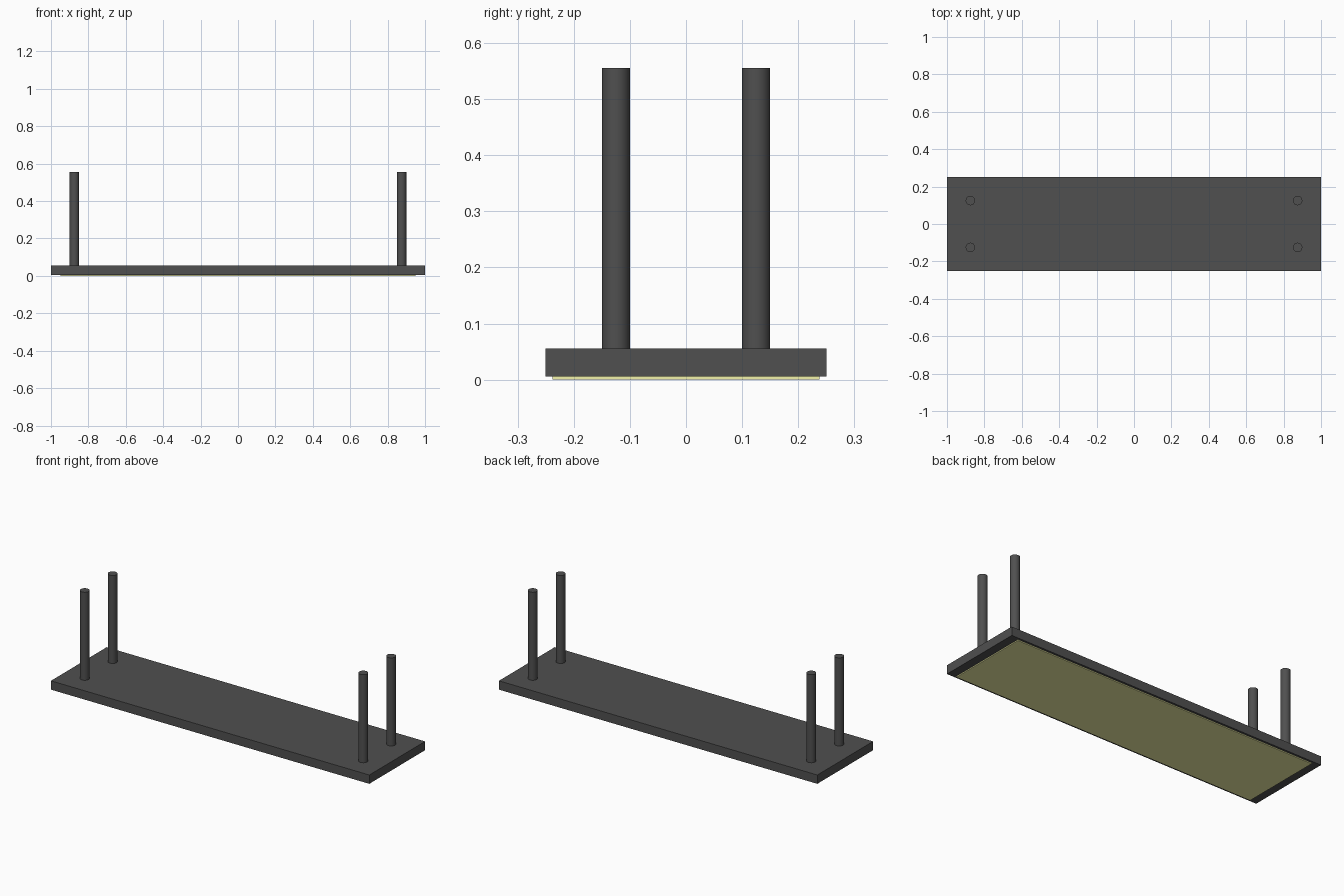
import bpy
import math

if "Cube" in bpy.data.objects:
    bpy.data.objects.remove(bpy.data.objects["Cube"])


def material(name, color):
    mat = bpy.data.materials.new(name)
    mat.diffuse_color = color
    mat.use_nodes = True
    mat.node_tree.nodes["Principled BSDF"].inputs["Base Color"].default_value = mat.diffuse_color
    return mat


DARK = material("dark_metal", (0.08, 0.08, 0.08, 1))
GLOW = material("warm_panel", (0.9, 0.9, 0.4, 1))


def box(name, size, center, mat):
    bpy.ops.mesh.primitive_cube_add(size=1, location=center)
    ob = bpy.context.object
    ob.name = name
    ob.scale = size
    bpy.ops.object.transform_apply(location=False, rotation=False, scale=True)
    ob.data.materials.append(mat)
    return ob


def rod(name, x, y, z0, z1):
    bpy.ops.mesh.primitive_cylinder_add(
        vertices=32, radius=0.025, depth=z1 - z0, location=(x, y, (z0 + z1) / 2))
    ob = bpy.context.object
    ob.name = name
    ob.data.materials.append(DARK)
    bpy.ops.object.shade_smooth_by_angle(angle=math.radians(30))


# Lamp housing slab
box("housing", (2, 0.5, 0.05), (0, 0, 0.0305), DARK)

# Light panel, slightly proud of the underside
box("light_panel", (1.9, 0.475, 0.01), (0, 0, 0.005), GLOW)

# Four hanging rods standing on the housing
for x, side in ((-0.875, "left"), (0.875, "right")):
    for y, end in ((-0.125, "front"), (0.125, "back")):
        rod(f"{end}_{side}_rod", x, y, 0.0555, 0.5555)
